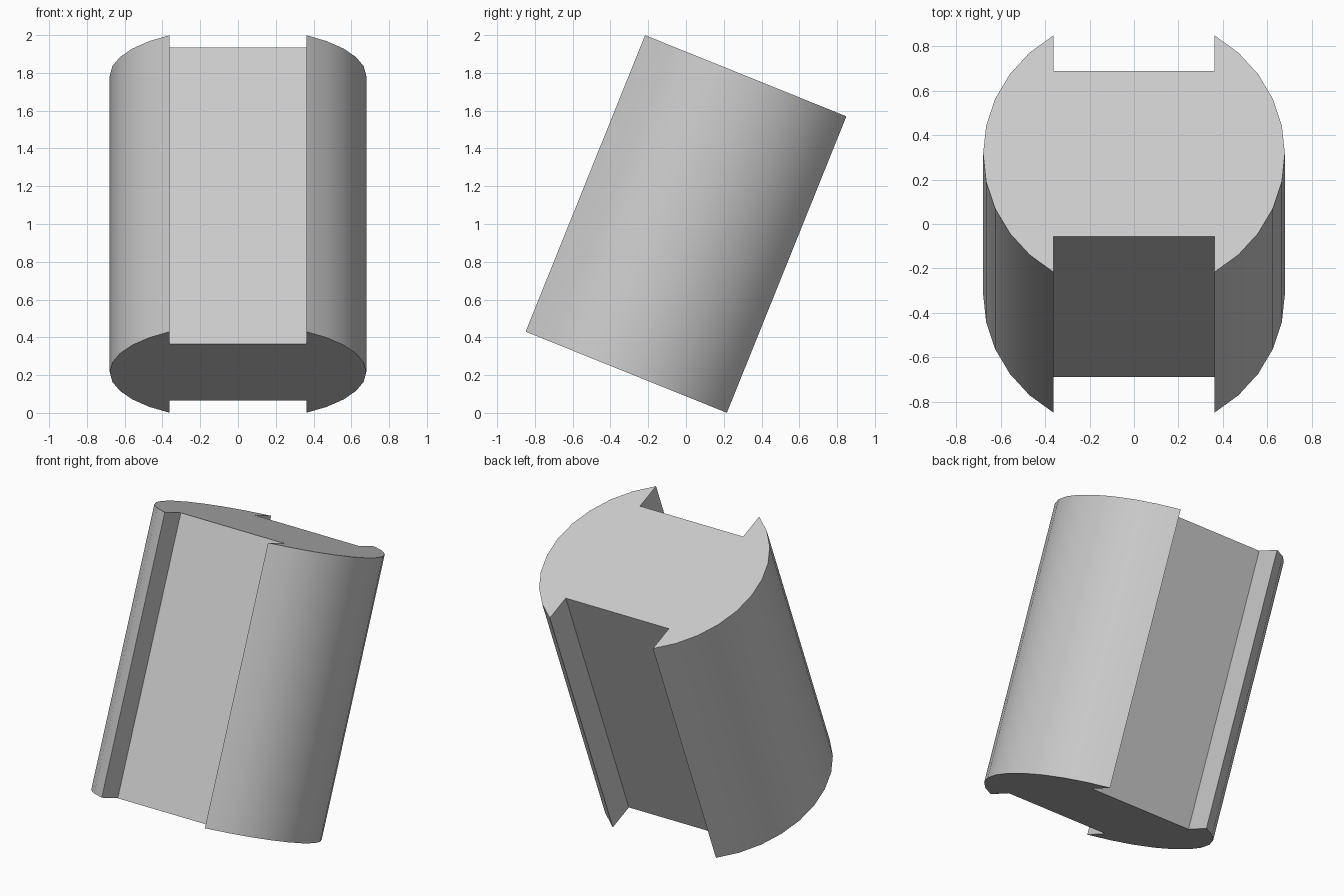
import bpy
import bmesh
from math import radians, sin, cos, acos
from mathutils import Matrix

cube = bpy.data.objects.get("Cube")
if cube:
    bpy.data.objects.remove(cube, do_unlink=True)

RADIUS, LENGTH, TILT = 0.679, 1.692, radians(-21.95)
SLOT_HALF_WIDTH, SLOT_FLOOR = 0.362, 0.401
ARC_STEPS = 10

# Single grey finish
grey = bpy.data.materials.new("light_grey")
grey.use_nodes = True
colour = (0.6, 0.6, 0.6, 1)
grey.diffuse_color = colour
grey.node_tree.nodes["Principled BSDF"].inputs["Base Color"].default_value = colour

# Round profile with a flat slot at the front and back:
# one arc and slot, then the same turned half way round
half_arc = acos(SLOT_HALF_WIDTH / RADIUS)
angles = [half_arc * (2 * i / ARC_STEPS - 1) for i in range(ARC_STEPS + 1)]
half = [(RADIUS * cos(a), RADIUS * sin(a)) for a in angles]
half += [(SLOT_HALF_WIDTH, SLOT_FLOOR), (-SLOT_HALF_WIDTH, SLOT_FLOOR)]
profile = half + [(-x, -y) for x, y in half]

# Extrude the profile, then lean the body backwards
bm = bmesh.new()
base = bm.faces.new([bm.verts.new((x, y, -LENGTH / 2)) for x, y in profile])
top = bmesh.ops.extrude_face_region(bm, geom=[base], use_keep_orig=True)
bmesh.ops.translate(bm, vec=(0, 0, LENGTH),
                    verts=[v for v in top["geom"] if isinstance(v, bmesh.types.BMVert)])
bmesh.ops.recalc_face_normals(bm, faces=bm.faces)
bm.transform(Matrix.Translation((0, 0, 1)) @ Matrix.Rotation(TILT, 4, "X"))

mesh = bpy.data.meshes.new("slotted_cylinder")
bm.to_mesh(mesh)
bm.free()
mesh.materials.append(grey)
body = bpy.data.objects.new("slotted_cylinder", mesh)
bpy.context.collection.objects.link(body)

# Smooth round sides, crisp slots and ends
bpy.context.view_layer.objects.active = body
body.select_set(True)
bpy.ops.object.shade_smooth_by_angle(angle=radians(30))
